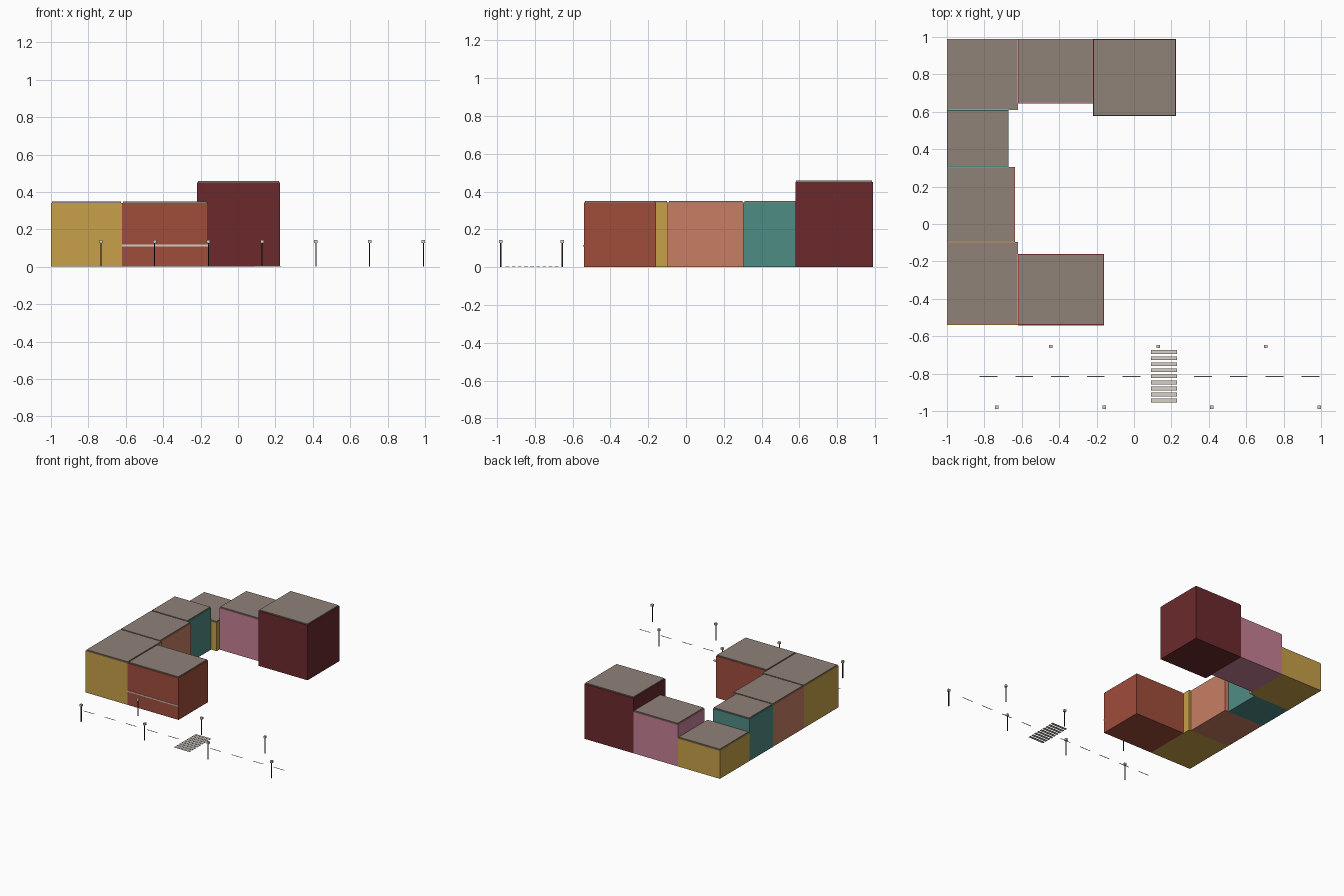
import bpy
import bmesh
from mathutils import Matrix, Vector

default = bpy.data.objects.get("Cube")
if default:
    bpy.data.objects.remove(default, do_unlink=True)


def linear(c):
    c /= 255
    return c / 12.92 if c <= 0.04045 else ((c + 0.055) / 1.055) ** 2.4


def material(name, *rgb):
    mat = bpy.data.materials.new(name)
    mat.use_nodes = True
    colour = [linear(c) for c in rgb] + [1]
    mat.diffuse_color = colour
    mat.node_tree.nodes["Principled BSDF"].inputs["Base Color"].default_value = colour
    return mat


OCHRE = material("ochre wall", 200, 160, 74)
BRICK = material("brick wall", 160, 77, 59)
SALMON = material("salmon wall", 200, 126, 99)
TEAL = material("teal wall", 79, 140, 133)
PINK = material("pink wall", 198, 128, 150)
MAROON = material("maroon wall", 108, 42, 45)
ROOF = material("roof grey", 143, 130, 121)
METAL = material("dark metal", 38, 38, 40)
CREAM = material("cream paint", 216, 208, 196)


def boxes(name, mat, extents):
    """One object made of axis-aligned boxes, each given as (low, high) corners."""
    bm = bmesh.new()
    for low, high in extents:
        low, high = Vector(low), Vector(high)
        place = Matrix.Translation((low + high) / 2) @ Matrix.Diagonal((*(high - low), 1))
        bmesh.ops.create_cube(bm, size=1, matrix=place)
    mesh = bpy.data.meshes.new(name)
    bm.to_mesh(mesh)
    bm.free()
    mesh.materials.append(mat)
    obj = bpy.data.objects.new(name, mesh)
    bpy.context.collection.objects.link(obj)
    return obj


# Row of buildings: walls with a slightly inset roof slab
SLAB, INSET = 0.008, 0.005


def building(name, mat, x0, x1, y0, y1, height):
    top = height - SLAB
    boxes(name + "_walls", mat, [((x0, y0, 0), (x1, y1, top))])
    boxes(name + "_roof", ROOF, [((x0 + INSET, y0 + INSET, top),
                                  (x1 - INSET, y1 - INSET, height))])


building("front_corner_building", OCHRE, -1, -0.62, -0.54, -0.095, 0.35)
building("front_building", BRICK, -0.62, -0.16, -0.54, -0.16, 0.35)
building("side_building", SALMON, -1, -0.637, -0.095, 0.304, 0.35)
building("narrow_building", TEAL, -1, -0.67, 0.304, 0.61, 0.35)
building("back_corner_building", OCHRE, -1, -0.62, 0.61, 0.99, 0.24)
building("back_building", PINK, -0.62, -0.218, 0.645, 0.99, 0.35)
building("tall_building", MAROON, -0.218, 0.225, 0.578, 0.99, 0.458)

# Horizontal band on the front building
boxes("facade_band", CREAM, [((-0.62, -0.544, 0.109), (-0.16, -0.54, 0.118))])

# Street markings
boxes("centre_line", CREAM, [
    ((-0.826 + i * 0.1913, -0.818, 0), (-0.731 + i * 0.1913, -0.813, 0.002))
    for i in range(10)])
boxes("crosswalk", CREAM, [
    ((0.09, -0.954 + i * 0.0324, 0), (0.23, -0.934 + i * 0.0324, 0.003))
    for i in range(9)])

# Street lamps, staggered on both sides of the road
for i in range(7):
    x = -0.733 + i * 0.2873
    y = -0.655 if i % 2 else -0.98
    boxes(f"lamp_post_{i + 1}", METAL,
          [((x - 0.003, y - 0.003, 0), (x + 0.003, y + 0.003, 0.127))])
    boxes(f"lamp_head_{i + 1}", CREAM,
          [((x - 0.009, y - 0.009, 0.127), (x + 0.009, y + 0.009, 0.144))])
